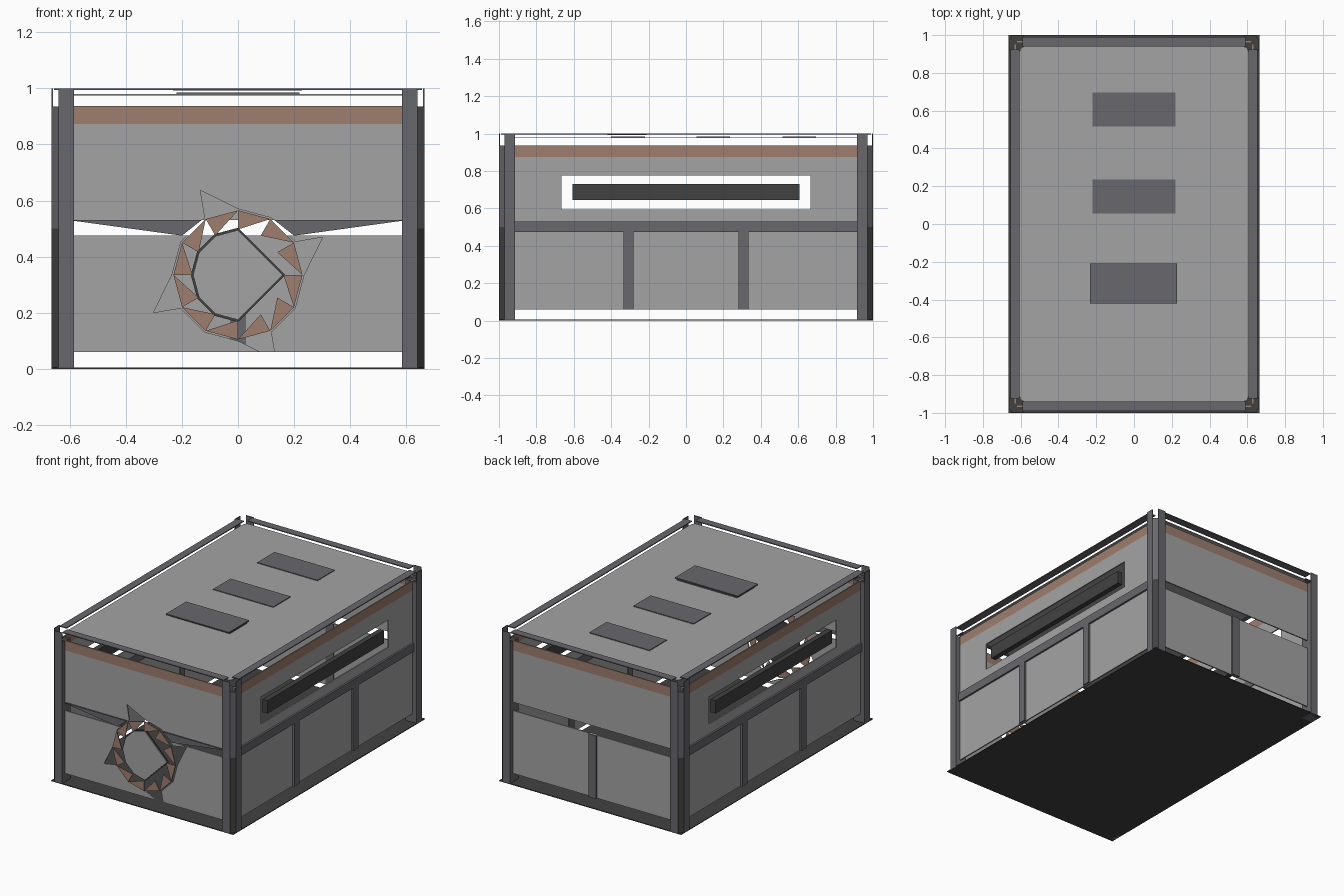
import bpy, bmesh, math
from mathutils import Vector

cube = bpy.data.objects.get("Cube")
if cube:
    bpy.data.objects.remove(cube, do_unlink=True)


def material(name, r, g, b):
    m = bpy.data.materials.new(name)
    m.use_nodes = True
    m.diffuse_color = (r, g, b, 1)
    m.node_tree.nodes["Principled BSDF"].inputs["Base Color"].default_value = (r, g, b, 1)
    return m


PANEL = material("panel grey", 0.37, 0.37, 0.375)
FRAME = material("frame slate", 0.138, 0.138, 0.155)
RUST = material("rust brown", 0.34, 0.21, 0.155)
DARK = material("dark grey", 0.053, 0.053, 0.053)


def prism(name, points, axis, low, high, *mats):
    """Extrude a flat outline along an axis; points use the other two axes."""
    def place(p, d):
        return {"x": (d, *p), "y": (p[0], d, p[1]), "z": (*p, d)}[axis]
    bm = bmesh.new()
    a = [bm.verts.new(place(p, low)) for p in points]
    b = [bm.verts.new(place(p, high)) for p in points]
    bm.faces.new(a)
    bm.faces.new(b[::-1])
    for i in range(len(a)):
        j = (i + 1) % len(a)
        bm.faces.new((a[i], b[i], b[j], a[j]))
    bmesh.ops.recalc_face_normals(bm, faces=bm.faces)
    mesh = bpy.data.meshes.new(name)
    bm.to_mesh(mesh)
    bm.free()
    for m in mats:
        mesh.materials.append(m)
    obj = bpy.data.objects.new(name, mesh)
    bpy.context.collection.objects.link(obj)
    return obj


def rect(u0, u1, v0, v1):
    return [(u0, v0), (u1, v0), (u1, v1), (u0, v1)]


def polar(r, deg, cz=0.335):
    t = math.radians(deg)
    return (r * math.cos(t), cz + r * math.sin(t))


# Floor plate
prism("floor", rect(-0.665, 0.665, -1, 1), "z", 0, 0.005, DARK)

# Corner posts: chamfered column, recessed dark cap, two raised wings
for sx, side in ((-1, "right"), (1, "left")):
    for sy, end in ((-1, "front"), (1, "back")):
        def at(points):
            return [(sx * x, sy * y) for x, y in points]
        outline = at([(0.585, 0.915), (0.665, 0.915), (0.665, 0.97), (0.64, 1), (0.585, 1)])
        label = end + "_" + side + "_post"
        upper = prism(label, outline, "z", 0.5, 0.935, FRAME, DARK)
        lower = prism(label + "_base", outline, "z", 0, 0.5, FRAME, DARK)
        for f in upper.data.polygons:
            if f.normal.z > 0.9:
                f.material_index = 1
        for f in lower.data.polygons:
            if abs(f.normal.x) > 0.2 and abs(f.normal.y) > 0.2:
                f.material_index = 1
        prism(label + "_end_wing", at(rect(0.585, 0.64, 0.995, 1)), "z", 0.935, 1, FRAME)
        prism(label + "_side_wing", at(rect(0.66, 0.665, 0.915, 0.97)), "z", 0.935, 1, FRAME)

# Side walls with window opening, shutter bar, beam and dividers
for s, side in ((-1, "right"), (1, "left")):
    x0, x1 = sorted((s * 0.625, s * 0.633))
    f0, f1 = sorted((s * 0.62, s * 0.645))

    def wall(name, y0, y1, z0, z1, mat):
        prism(side + "_" + name, rect(y0, y1, z0, z1), "x", x0, x1, mat)
    wall("lower_wall", -0.95, 0.95, 0.06, 0.5, PANEL)
    wall("sill_wall", -0.95, 0.95, 0.5, 0.595, PANEL)
    wall("lintel_wall", -0.95, 0.95, 0.775, 0.875, PANEL)
    wall("window_front_wall", -0.95, -0.665, 0.595, 0.775, PANEL)
    wall("window_back_wall", 0.665, 0.95, 0.595, 0.775, PANEL)
    wall("rust_band", -0.95, 0.95, 0.875, 0.937, RUST)
    prism(side + "_beam", rect(-0.93, 0.93, 0.475, 0.53), "x", f0, f1, FRAME)
    for y in (-0.307, 0.307):
        prism(side + "_divider", rect(y - 0.027, y + 0.027, 0.06, 0.475), "x", f0, f1, FRAME)
    b0, b1 = sorted((s * 0.605, s * 0.64))
    prism(side + "_shutter_bar", rect(-0.607, 0.607, 0.645, 0.73), "x", b0, b1, DARK)

# End walls: two panels with an open slot between them, rust band above
front_panels = []
for s, end in ((-1, "front"), (1, "back")):
    y0, y1 = sorted((s * 0.96, s * 0.968))
    for name, z0, z1, mat in (("lower_wall", 0.06, 0.475, PANEL),
                              ("upper_wall", 0.53, 0.873, PANEL),
                              ("rust_band", 0.873, 0.937, RUST)):
        obj = prism(end + "_" + name, rect(-0.62, 0.62, z0, z1), "y", y0, y1, mat)
        if s < 0 and mat == PANEL:
            front_panels.append(obj)
prism("back_divider", rect(-0.028, 0.028, 0.06, 0.475), "y", 0.955, 0.98, FRAME)

# Jagged pinwheel opening cut through the front panels
jagged = []
for i in range(12):
    jagged.append(polar(0.235, 30 * i))
    if i % 3 == 0:
        jagged.append(polar(0.33, 30 * i + 24))
cutter = prism("opening_cutter", jagged, "y", -1.1, -0.9, PANEL)
cutter.hide_render = True
for obj in front_panels:
    mod = obj.modifiers.new("opening", "BOOLEAN")
    mod.operation = "DIFFERENCE"
    mod.solver = "EXACT"
    mod.object = cutter
    bpy.context.view_layer.objects.active = obj
    bpy.ops.object.modifier_apply(modifier=mod.name)
bpy.data.objects.remove(cutter, do_unlink=True)

# Round vent: ring of rust teeth around a recessed grey plate
for i in range(12):
    a, b = 30 * i, 30 * (i + 1)
    tooth = [polar(0.23, a), polar(0.23, b), polar(0.162, b)]
    prism("vent_tooth", tooth, "y", -0.982, -0.976, RUST)
plate = [polar(0.16, d) for d in (0, 90, 120, 150, 180, 210, 240, 270)]
rim = [polar(0.168, d) for d in (0, 90, 120, 150, 180, 210, 240, 270)]
prism("vent_plate", plate, "y", -0.972, -0.966, PANEL)
prism("vent_rim", rim, "y", -0.966, -0.96, DARK)

# Tapering beams either side of the vent
for s in (-1, 1):
    taper = [(s * 0.6, 0.53), (s * 0.13, 0.53), (s * 0.2, 0.475)]
    prism("front_beam", taper, "y", -0.975, -0.97, FRAME)

# Roof sheet with rounded corners
corners = []
for sx, sy, start in ((1, 1, 0), (-1, 1, 90), (-1, -1, 180), (1, -1, 270)):
    for step in (0, 30, 60, 90):
        dx, dy = polar(0.025, start + step, 0)
        corners.append((sx * 0.58 + dx, sy * 0.915 + dy))
prism("roof", corners, "z", 0.975, 0.98, PANEL)

# Flat rails around the roof
for s in (-1, 1):
    rail = sorted((s * 0.605, s * 0.655))
    prism("roof_side_rail", rect(*rail, -0.925, 0.925), "z", 0.994, 1, FRAME)
    rail = sorted((s * 0.94, s * 0.99))
    prism("roof_end_rail", rect(-0.59, 0.59, *rail), "z", 0.994, 1, FRAME)

# Roof hatches, the front one doubled
for y0, y1 in ((0.515, 0.695), (0.055, 0.235), (-0.4, -0.22)):
    prism("roof_hatch", rect(-0.22, 0.22, y0, y1), "z", 0.98, 0.985, FRAME)
prism("raised_hatch", rect(-0.232, 0.228, -0.42, -0.21), "z", 0.993, 1, FRAME)
